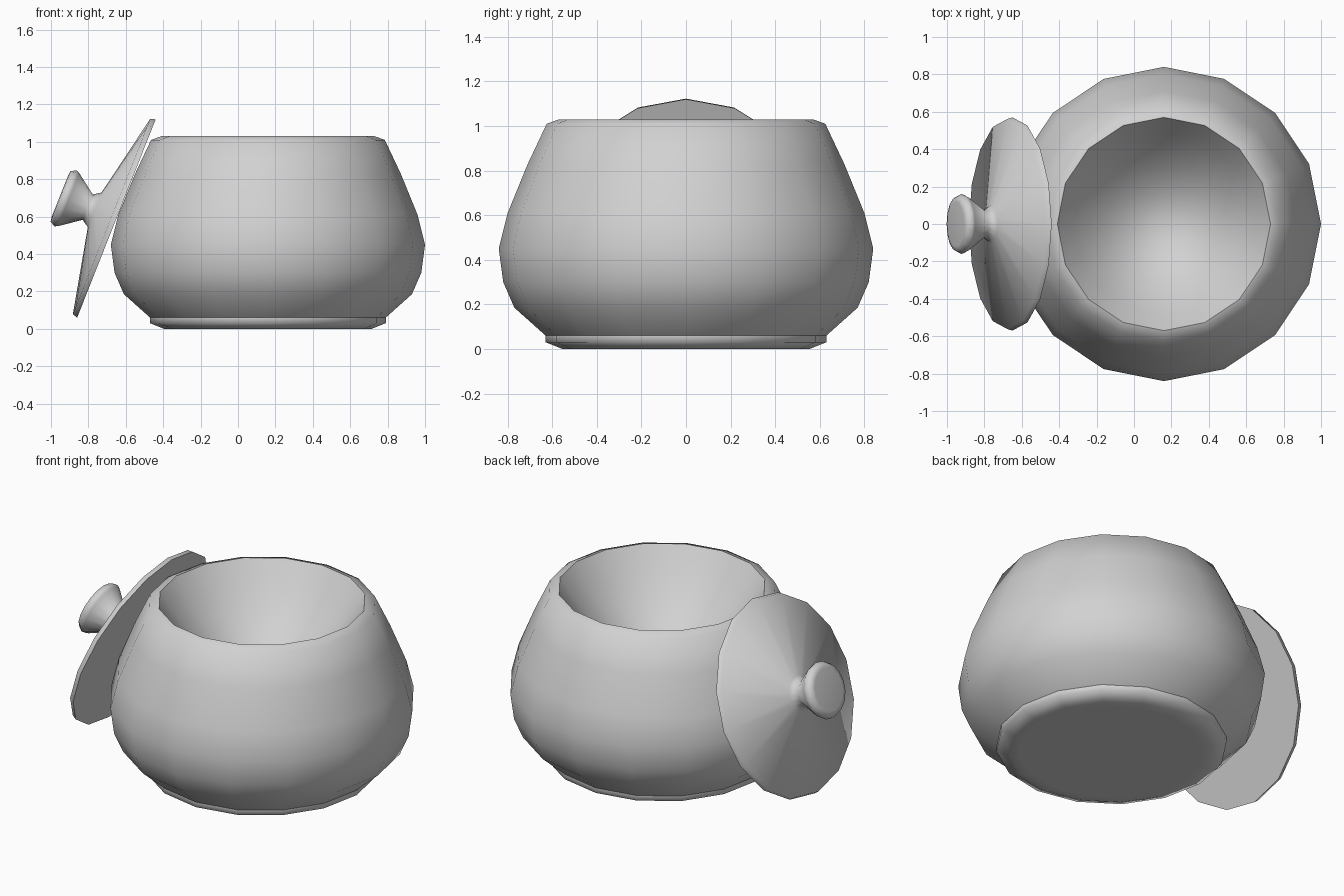
import bpy, bmesh, math

if "Cube" in bpy.data.objects:
    bpy.data.objects.remove(bpy.data.objects["Cube"])

SIDES = 16

grey = bpy.data.materials.new("plain_grey")
grey.diffuse_color = (0.64, 0.64, 0.64, 1)
grey.use_nodes = True
grey.node_tree.nodes["Principled BSDF"].inputs["Base Color"].default_value = grey.diffuse_color


def lathe(name, profile, sharp_rings):
    """Spin an open (radius, height) profile round z, capping both ends."""
    bm = bmesh.new()
    rings = []
    for r, z in profile:
        rings.append([bm.verts.new((r * math.cos(2 * math.pi * i / SIDES),
                                    r * math.sin(2 * math.pi * i / SIDES), z))
                      for i in range(SIDES)])
    for a, b in zip(rings, rings[1:]):
        for i in range(SIDES):
            j = (i + 1) % SIDES
            bm.faces.new((a[i], a[j], b[j], b[i]))
    bm.faces.new(rings[0][::-1])
    bm.faces.new(rings[-1])
    for f in bm.faces:
        f.smooth = True
    # Crisp creases on the chosen rings
    for k in sharp_rings:
        for i in range(SIDES):
            bm.edges.get((rings[k][i], rings[k][(i + 1) % SIDES])).smooth = False
    bmesh.ops.recalc_face_normals(bm, faces=bm.faces)
    mesh = bpy.data.meshes.new(name)
    bm.to_mesh(mesh)
    bm.free()
    mesh.materials.append(grey)
    obj = bpy.data.objects.new(name, mesh)
    bpy.context.collection.objects.link(obj)
    return obj


# Pot: foot, bulging wall and bevelled rim, then the rounded bowl inside
outside = [
    (0.50, 0.0), (0.555, 0.0), (0.63, 0.03), (0.63, 0.06),
    (0.77, 0.185), (0.82, 0.30), (0.84, 0.45), (0.80, 0.61),
    (0.71, 0.83), (0.625, 1.01), (0.57, 1.03)]
DEPTH = 0.45
inside = [(0.57 * t, 1.03 - DEPTH * (1 - t * t))
          for t in (0.85, 0.7, 0.55, 0.4, 0.25, 0.1)]
pot = lathe("pot", outside + inside, sharp_rings=(3, 10))
pot.location = (0.16, 0, 0)

# Lid: flat underside, shallow cone, pinched neck and flared knob
lid = lathe("lid", [
    (0.57, 0.0), (0.562, 0.028), (0.10, 0.125), (0.073, 0.165),
    (0.153, 0.275), (0.161, 0.293), (0.145, 0.321), (0.12, 0.325)],
    sharp_rings=(0,))
# Lid leans against the side of the pot
lid.location = (-0.65, 0, 0.59)
lid.rotation_euler = (0, math.radians(-68.4), 0)
